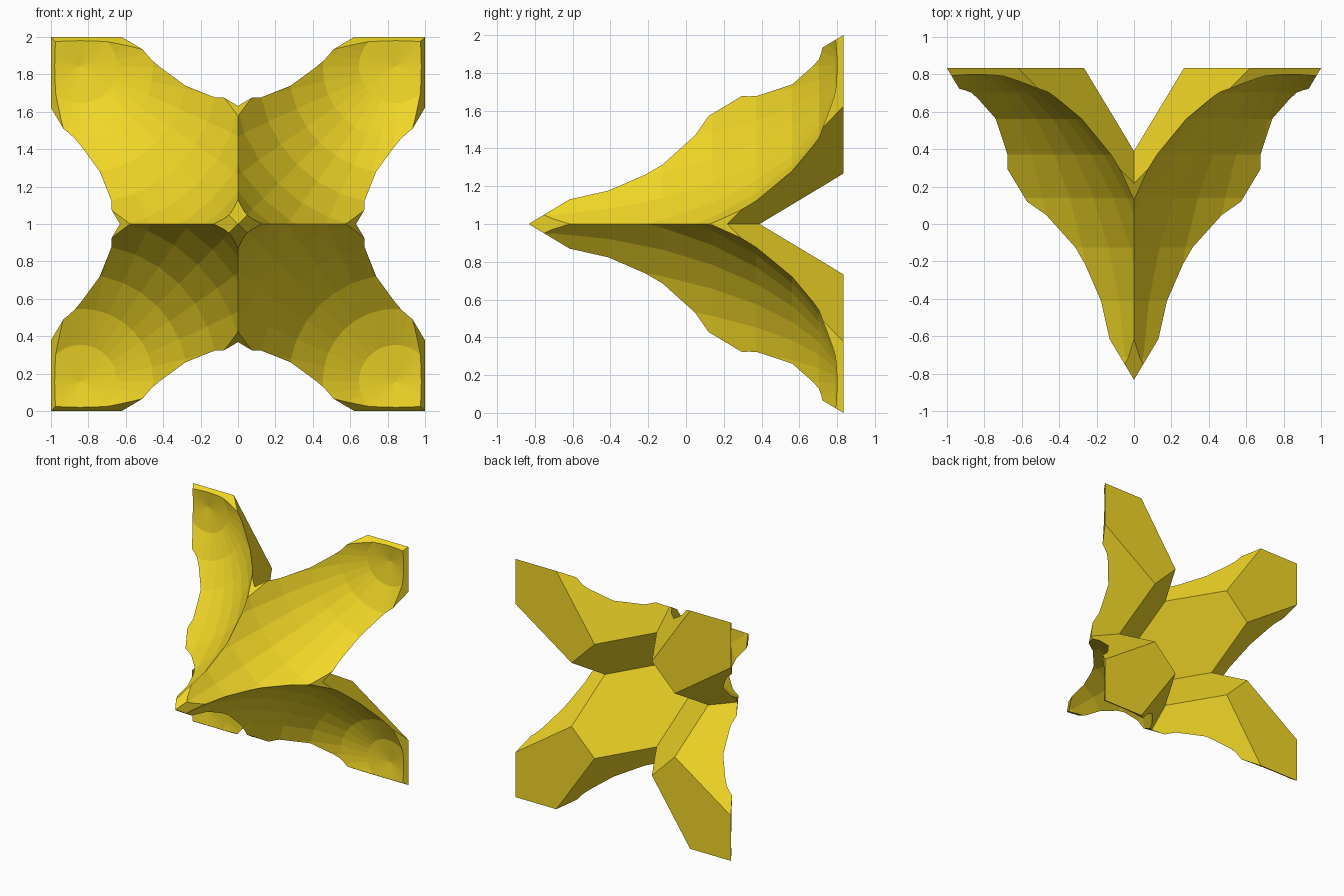
import bpy, bmesh
from mathutils import Matrix, Vector

if "Cube" in bpy.data.objects:
    bpy.data.objects.remove(bpy.data.objects["Cube"])

MID = Vector((0, 0, 1))


def make(name, bm):
    bmesh.ops.recalc_face_normals(bm, faces=bm.faces)
    me = bpy.data.meshes.new(name)
    bm.to_mesh(me)
    bm.free()
    ob = bpy.data.objects.new(name, me)
    ob.location = MID
    bpy.context.collection.objects.link(ob)
    return ob


def hull(name, pts):
    bm = bmesh.new()
    for p in pts:
        bm.verts.new(p)
    bmesh.ops.convex_hull(bm, input=bm.verts)
    bmesh.ops.dissolve_limit(bm, angle_limit=0.01, verts=bm.verts, edges=bm.edges)
    return make(name, bm)


# Solid pyramid: point to the front, square base at the back
H = 0.833
body = hull("four_arm_body", [(0, -H, 0)] + [(x, H, z) for x in (-1, 1) for z in (-1, 1)])
cutters = []

# Diamond-shaped pyramid recess in the back
cutters.append(hull("back_recess_cutter", [(0, -0.41, 0)] + [
    (a * 0.846, 1.0, b * 0.846) for a, b in ((1, 0), (0, 1), (-1, 0), (0, -1))]))

# V-shaped notches between the arms (top and right, the rest is mirrored)
ridge = [Vector((0, 0.22, 0.63)) + t * Vector((0, 0.17, -0.15)) for t in (-3, 5)]
wedge = [p + Vector((s * 1.24, 1.22, 0.74)) for p in ridge for s in (-1, 1)] + ridge
for angle in (0, 1.5707963):
    turn = Matrix.Rotation(angle, 3, 'Y')
    cutters.append(hull("notch_cutter", [turn @ p for p in wedge]))

# Long rounded scoop in the front of one quarter, leaning slightly outwards
bm = bmesh.new()
bmesh.ops.create_uvsphere(bm, u_segments=32, v_segments=16, radius=1)
for v in bm.verts:
    x, y, z = v.co
    c = 0.76 + 0.055 * 1.53 * z
    v.co = (1.005 * x + c, 1.53 * z - 0.71, 1.005 * y + c)
cutters.append(make("scoop_cutter", bm))

# Carve one quarter, then mirror it left-right and top-bottom
for c in cutters:
    c.hide_render = True
    m = body.modifiers.new("carve", 'BOOLEAN')
    m.operation = 'DIFFERENCE'
    m.solver = 'EXACT'
    m.object = c
m = body.modifiers.new("mirror", 'MIRROR')
m.use_axis = (True, False, True)
m.use_bisect_axis = (True, False, True)
m.use_clip = True
bpy.context.view_layer.update()
dg = bpy.context.evaluated_depsgraph_get()
carved = bpy.data.meshes.new_from_object(body.evaluated_get(dg))
body.modifiers.clear()
body.data = carved
for c in cutters:
    bpy.data.objects.remove(c)

mat = bpy.data.materials.new("yellow")
mat.diffuse_color = (0.88, 0.68, 0.02, 1)
mat.use_nodes = True
mat.node_tree.nodes["Principled BSDF"].inputs["Base Color"].default_value = mat.diffuse_color
carved.materials.clear()
carved.materials.append(mat)
for p in carved.polygons:
    p.use_smooth = False
    p.material_index = 0
